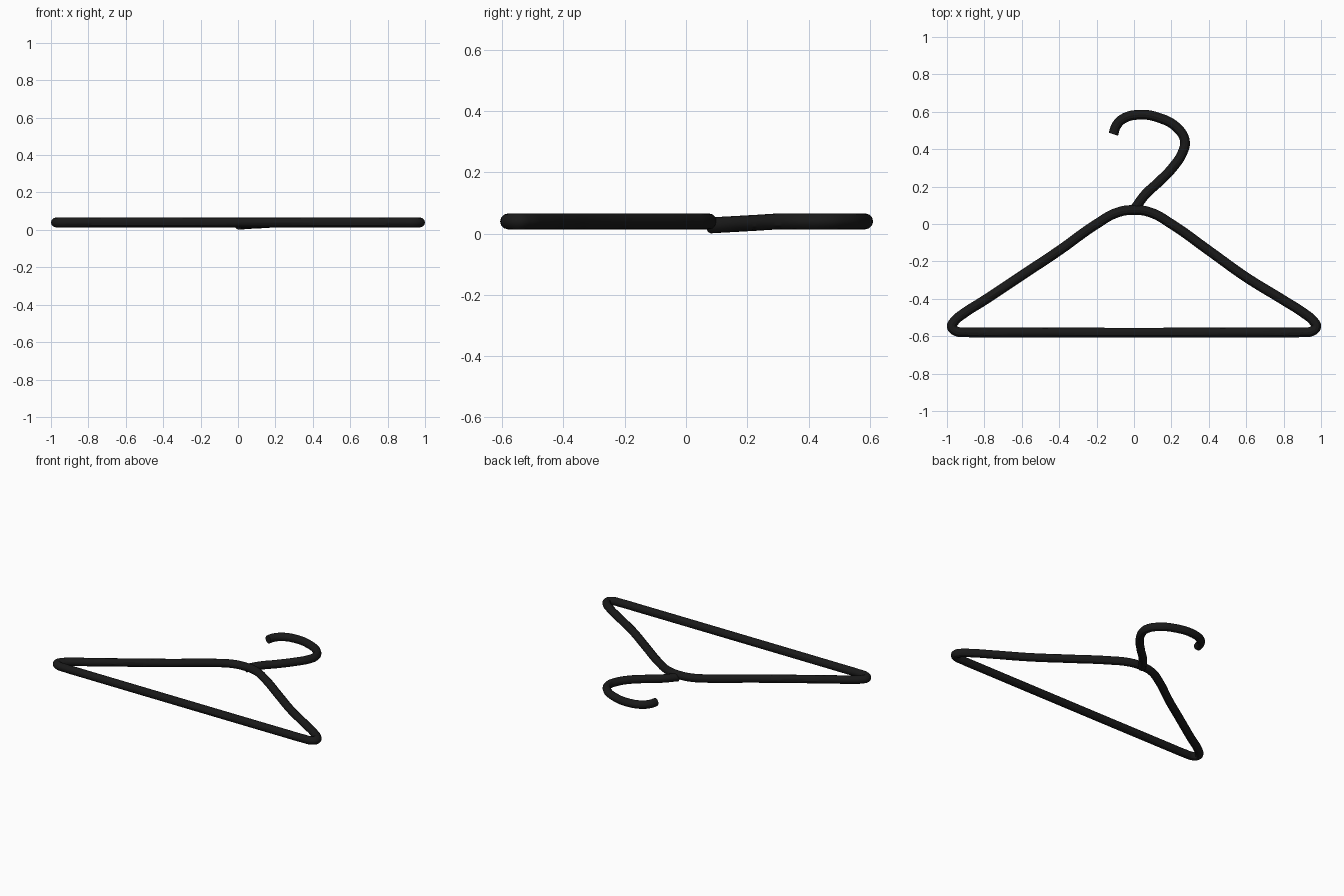
import bpy

if "Cube" in bpy.data.objects:
    bpy.data.objects.remove(bpy.data.objects["Cube"])

R = 0.026        # wire radius
Z = 0.04         # height of the wire centre

black = bpy.data.materials.new("black_wire")
black.diffuse_color = (0.01, 0.01, 0.01, 1)
black.use_nodes = True
black.node_tree.nodes["Principled BSDF"].inputs["Base Color"].default_value = black.diffuse_color


def wire(name, points, closed):
    """Round wire swept along a smooth path, turned into a mesh."""
    cu = bpy.data.curves.new(name, 'CURVE')
    cu.dimensions = '3D'
    cu.resolution_u = 8
    cu.bevel_depth = R
    cu.bevel_resolution = 4
    cu.use_fill_caps = True
    sp = cu.splines.new('BEZIER')
    sp.bezier_points.add(len(points) - 1)
    for bp, p in zip(sp.bezier_points, points):
        bp.co = p
        bp.handle_left_type = bp.handle_right_type = 'AUTO'
    sp.use_cyclic_u = closed
    ob = bpy.data.objects.new(name, cu)
    bpy.context.collection.objects.link(ob)
    bpy.ops.object.select_all(action='DESELECT')
    ob.select_set(True)
    bpy.context.view_layer.objects.active = ob
    bpy.ops.object.convert(target='MESH')
    ob = bpy.context.object
    bpy.ops.object.shade_smooth_by_angle()
    ob.data.materials.clear()
    ob.data.materials.append(black)
    return ob


# Triangular frame: sloping shoulder, rounded corner, straight bottom bar
half = [(0.09, 0.061), (0.2, 0.0), (0.4, -0.142), (0.6, -0.285), (0.8, -0.408),
        (0.91, -0.478), (0.96, -0.52), (0.974, -0.548), (0.955, -0.571),
        (0.89, -0.579), (0.78, -0.58)]
right = [(x, y, Z) for x, y in half]
left = [(-x, y + (0.01 if x == 0.6 else 0), Z) for x, y in reversed(half)]
wire("hanger_frame", [(0, 0.075, Z)] + right + left, True)

# Hook: rises slightly in z from under the neck, then curls over
hook = [(0.003, 0.08), (0.06, 0.157), (0.136, 0.228), (0.212, 0.308),
        (0.262, 0.388), (0.272, 0.444), (0.233, 0.512), (0.136, 0.567),
        (0.02, 0.584), (-0.062, 0.56), (-0.096, 0.523), (-0.11, 0.48)]
wire("hook", [(x, y, Z - 0.013 * max(0, min(1, (0.31 - y) / 0.23))) for x, y in hook], False)
